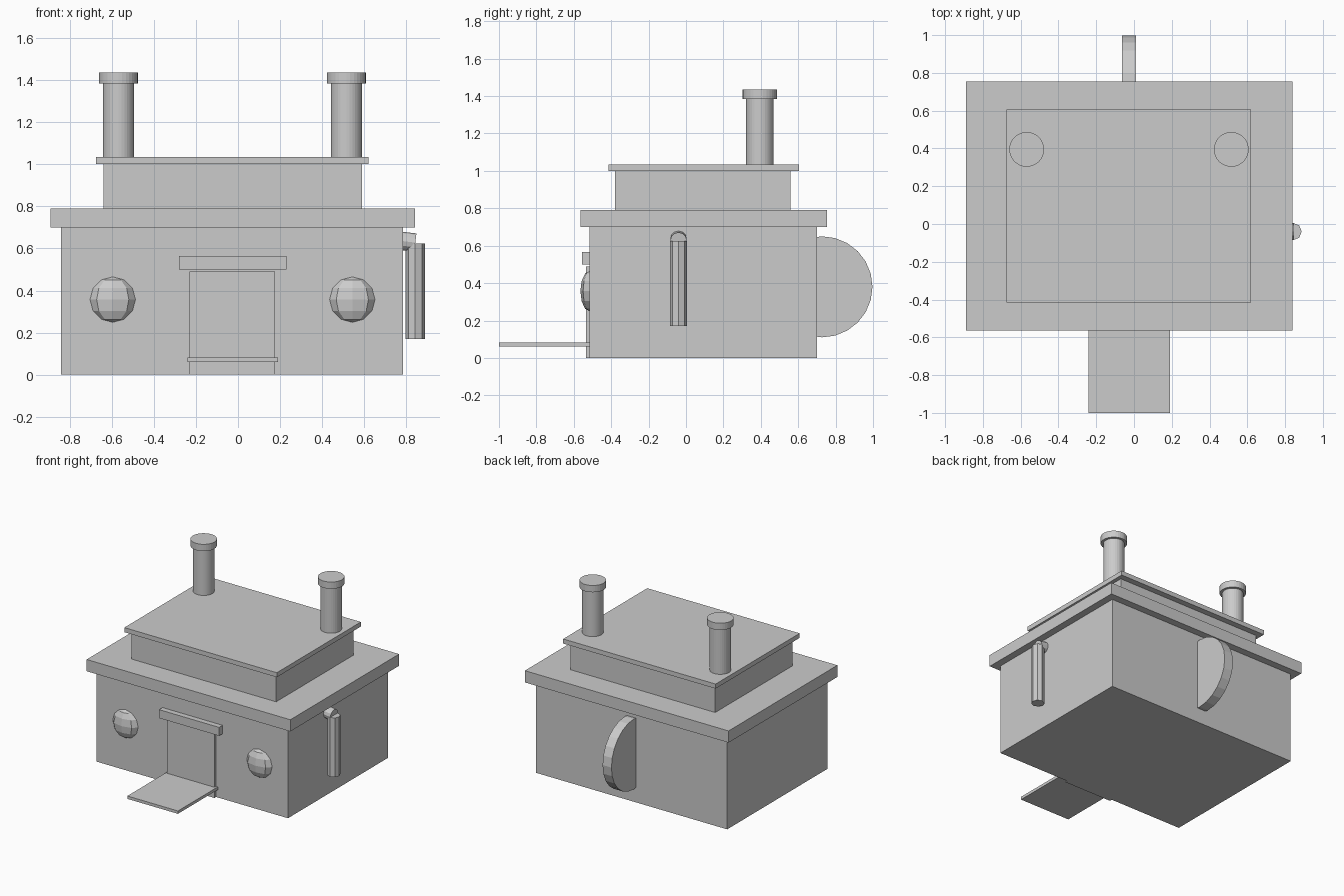
import bpy
from math import pi, radians
from mathutils import Matrix

default = bpy.data.objects.get("Cube")
if default:
    bpy.data.objects.remove(default)

grey = bpy.data.materials.new("plain grey")
grey.use_nodes = True
colour = (0.6, 0.6, 0.6, 1)
grey.diffuse_color = colour
grey.node_tree.nodes["Principled BSDF"].inputs["Base Color"].default_value = colour


def finish(name):
    obj = bpy.context.object
    obj.name = name
    obj.data.name = name
    obj.data.materials.append(grey)
    return obj


def box(name, x, y, z):
    """Box from its (low, high) extent on each axis."""
    bpy.ops.mesh.primitive_cube_add(size=1)
    obj = finish(name)
    spans = (x, y, z)
    size = Matrix.Diagonal([hi - lo for lo, hi in spans] + [1])
    obj.data.transform(size)
    obj.location = [(lo + hi) / 2 for lo, hi in spans]
    return obj


def cylinder(name, centre, radius, depth, sides, rotation=(0, 0, 0)):
    bpy.ops.mesh.primitive_cylinder_add(vertices=sides, radius=radius, depth=depth,
                                        location=centre, rotation=rotation)
    return finish(name)


# House walls and stepped roofs
box("walls", (-0.84, 0.785), (-0.515, 0.70), (0, 0.70))
box("lower_roof", (-0.89, 0.84), (-0.565, 0.755), (0.70, 0.79))
box("upper_storey", (-0.64, 0.59), (-0.38, 0.56), (0.79, 1.0))
box("upper_roof", (-0.675, 0.62), (-0.415, 0.605), (1.0, 1.035))

# Doorway
box("door", (-0.23, 0.175), (-0.535, -0.515), (0, 0.49))
box("door_lintel", (-0.28, 0.23), (-0.557, -0.515), (0.50, 0.565))
box("door_ramp", (-0.24, 0.19), (-1.0, -0.515), (0.06, 0.082))

# Chimneys and bulging round windows, one of each per side
for side, chimney_x, window_x in (("right", -0.568, -0.595), ("left", 0.515, 0.543)):
    cylinder(side + "_chimney", (chimney_x, 0.395, 1.21), 0.074, 0.36, 32)
    cylinder(side + "_chimney_cap", (chimney_x, 0.395, 1.41), 0.092, 0.052, 32)
    bpy.ops.mesh.primitive_uv_sphere_add(segments=8, ring_count=6, radius=0.108,
                                         location=(window_x, -0.515, 0.357))
    window = finish(side + "_window")
    window.scale.y = 0.46

# Drainpipe with a short sloping stub into the wall
cylinder("drainpipe", (0.842, -0.04, 0.397), 0.046, 0.455, 8)
cylinder("drainpipe_stub", (0.805, -0.04, 0.632), 0.044, 0.075, 12, (0, radians(97), 0))

# Water wheel half sunk into the back wall
cylinder("water_wheel", (-0.027, 0.727, 0.38), 0.27, 0.075, 24, (0, pi / 2, 0))
